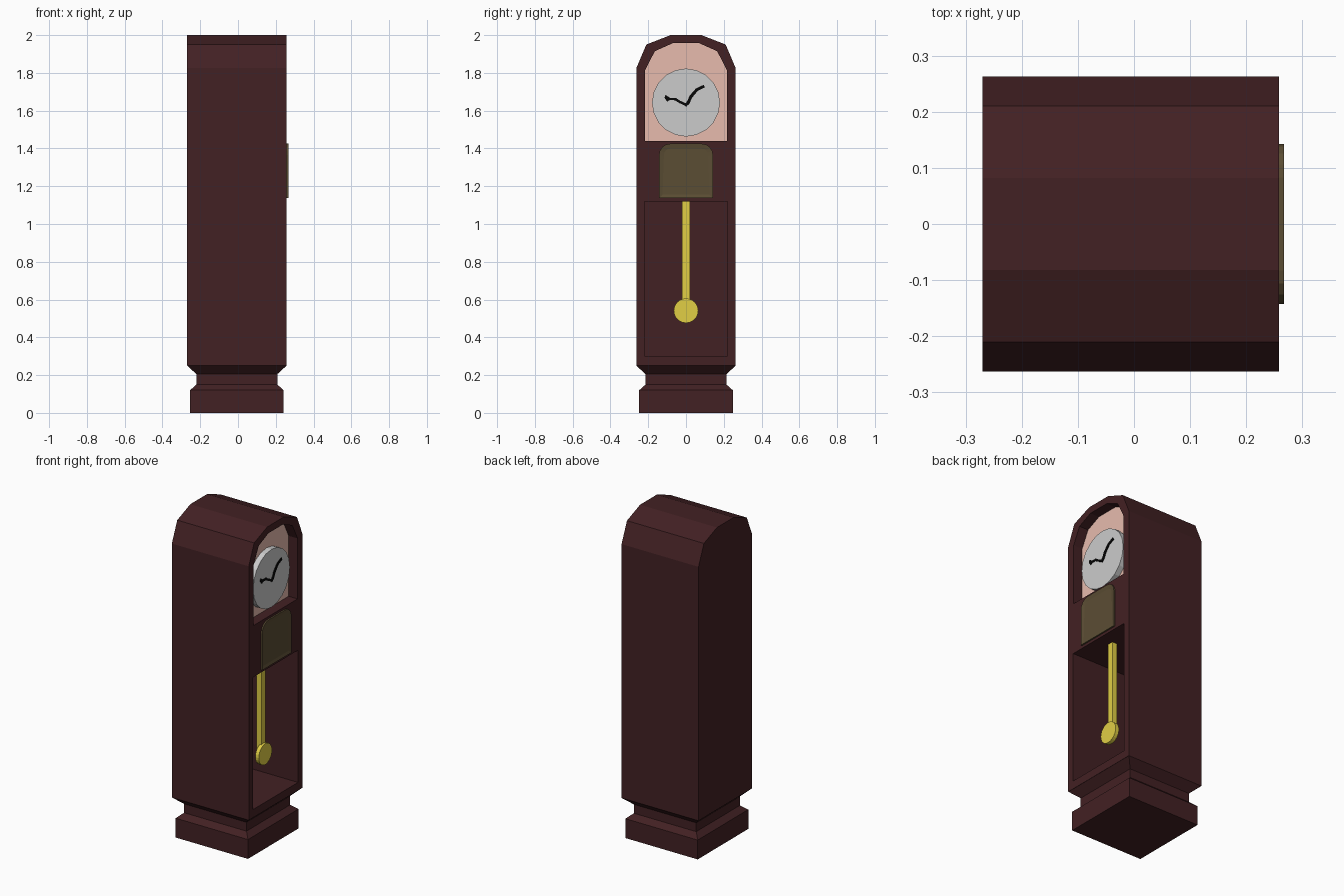
import bpy, bmesh
from math import sin, cos, pi, radians

if "Cube" in bpy.data.objects:
    bpy.data.objects.remove(bpy.data.objects["Cube"])


def material(name, rgb):
    m = bpy.data.materials.new(name)
    m.diffuse_color = (*rgb, 1)
    m.use_nodes = True
    m.node_tree.nodes["Principled BSDF"].inputs["Base Color"].default_value = m.diffuse_color
    return m


WOOD = material("dark_wood", (0.055, 0.015, 0.017))
CREAM = material("dial_cream", (0.80, 0.50, 0.42))
BRONZE = material("bronze", (0.105, 0.075, 0.034))
BRASS = material("brass", (0.75, 0.62, 0.06))
BLACK = material("black", (0.002, 0.002, 0.002))
FRONT = 0.258


def finish(name, bm, mat=None):
    bmesh.ops.recalc_face_normals(bm, faces=bm.faces[:])
    me = bpy.data.meshes.new(name)
    bm.to_mesh(me)
    bm.free()
    ob = bpy.data.objects.new(name, me)
    bpy.context.collection.objects.link(ob)
    if mat:
        me.materials.append(mat)
    return ob


def bridge(bm, a, b):
    for i in range(len(a)):
        j = (i + 1) % len(a)
        bm.faces.new((a[i], a[j], b[j], b[i]))


def prism(name, yz, x0, x1, mat=None, inset=0, depth=0):
    """Extrude a y-z outline along x, with an optional inset front panel."""
    bm = bmesh.new()
    back = [bm.verts.new((x0, y, z)) for y, z in yz]
    front = [bm.verts.new((x1, y, z)) for y, z in yz]
    bridge(bm, back, front)
    bm.faces.new(back)
    face = bm.faces.new(front)
    if inset:
        bmesh.ops.recalc_face_normals(bm, faces=bm.faces[:])
        bmesh.ops.inset_region(bm, faces=[face], thickness=inset)
        bmesh.ops.translate(bm, verts=face.verts[:], vec=(-depth, 0, 0))
    return finish(name, bm, mat)


def mirrored(half):
    return half + [(-y, z) for y, z in reversed(half)]


def rect(hw, z0, z1):
    return [(hw, z0), (hw, z1), (-hw, z1), (-hw, z0)]


def circle(r, z, n):
    return [(r * sin(2 * pi * i / n), z + r * cos(2 * pi * i / n)) for i in range(n)]


# Case with arched top, niche and pendulum compartment
case = prism("case", mirrored([(0.263, 0.25), (0.263, 1.825), (0.21, 1.95), (0.082, 2.0)]),
             -0.27, FRONT, WOOD)
niche = mirrored([(0.216, 1.44), (0.216, 1.815), (0.165, 1.915), (0.07, 1.957)])
cutters = [prism("niche_cutter", niche, 0.193, 0.4),
           prism("compartment_cutter", rect(0.22, 0.30, 1.12), -0.22, 0.4)]
bpy.context.view_layer.objects.active = case
for c in cutters:
    mod = case.modifiers.new("cut", 'BOOLEAN')
    mod.operation = 'DIFFERENCE'
    mod.solver = 'EXACT'
    mod.object = c
    bpy.ops.object.modifier_apply(modifier=mod.name)
    bpy.data.objects.remove(c)
case.data.materials.clear()
case.data.materials.append(WOOD)

# Moulded base: square rings lofted upward
bm = bmesh.new()
rings = []
for h, z in [(0.248, 0), (0.248, 0.12), (0.214, 0.15), (0.214, 0.205), (0.263, 0.25)]:
    rings.append([bm.verts.new((-0.006 + sx * h, sy * h, z))
                  for sx, sy in ((1, 1), (-1, 1), (-1, -1), (1, -1))])
for a, b in zip(rings, rings[1:]):
    bridge(bm, a, b)
bm.faces.new(rings[0])
bm.faces.new(rings[-1])
finish("base", bm, WOOD)

# Dial backing and dial
prism("dial_backing", niche, 0.188, 0.196, CREAM)
prism("dial", circle(0.18, 1.643, 20), 0.19, 0.23)

# Curved clock hands
prism("minute_hand", [(0.0, 1.62), (0.018, 1.637), (0.032, 1.668), (0.062, 1.705), (0.1, 1.723),
                      (0.094, 1.737), (0.052, 1.717), (0.018, 1.678), (0.008, 1.652),
                      (-0.008, 1.634)], 0.229, 0.235, BLACK)
prism("hour_hand", [(0.004, 1.622), (0.004, 1.637), (-0.03, 1.652), (-0.055, 1.668),
                    (-0.085, 1.668), (-0.108, 1.684), (-0.114, 1.668), (-0.1, 1.648),
                    (-0.085, 1.656), (-0.06, 1.655), (-0.035, 1.64)], 0.229, 0.234, BLACK)

# Bronze plaque with rounded upper corners
arc = [(0.083 + 0.06 * cos(radians(t)), 1.365 + 0.06 * sin(radians(t))) for t in (0, 22.5, 45, 67.5, 90)]
prism("plaque", mirrored([(0.143, 1.137)] + arc), 0.25, 0.267, BRONZE, 0.026, 0.005)

# Pendulum
prism("pendulum_rod", rect(0.02, 0.56, 1.121), 0.141, 0.174, BRASS)
prism("pendulum_bob", circle(0.065, 0.541, 24), 0.164, 0.188, BRASS)
